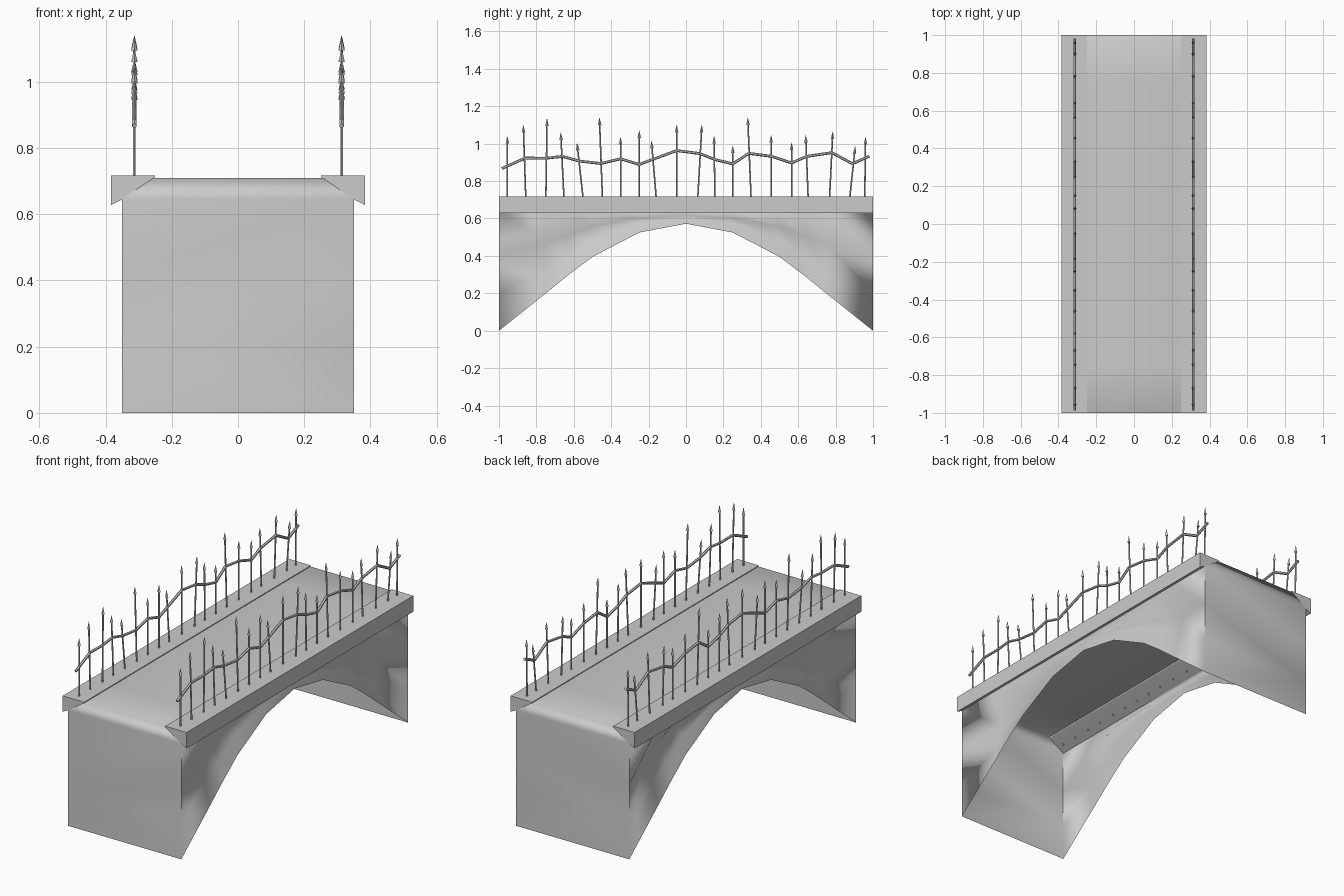
import bpy, bmesh
from mathutils import Vector

if "Cube" in bpy.data.objects:
    bpy.data.objects.remove(bpy.data.objects["Cube"])


def finish(name, bm, angle=0.0, mirror=False):
    bmesh.ops.recalc_face_normals(bm, faces=bm.faces[:])
    top = max(bm.faces, key=lambda f: f.calc_center_median().z)
    if top.normal.z < -0.9:
        bmesh.ops.reverse_faces(bm, faces=bm.faces[:])
    mesh = bpy.data.meshes.new(name)
    bm.to_mesh(mesh)
    bm.free()
    ob = bpy.data.objects.new(name, mesh)
    bpy.context.collection.objects.link(ob)
    if angle:
        bpy.ops.object.select_all(action='DESELECT')
        ob.select_set(True)
        bpy.context.view_layer.objects.active = ob
        bpy.ops.object.shade_smooth_by_angle(angle=angle)
    if mirror:
        mod = ob.modifiers.new("other_side", 'MIRROR')
        mod.use_axis[0] = True
        mod.use_mirror_merge = False
    return ob


# Bridge body: open shell, side walls with shallow spandrel recesses above the arch rim
# (distance along y, arch height, rim top, wall x in the recess)
half = [(0, 0.572, 0.602, 0.345), (0.25, 0.525, 0.575, 0.325), (0.5, 0.395, 0.485, 0.285),
        (0.63, 0.297, 0.385, 0.28), (0.75, 0.2, 0.32, 0.28), (1, 0.0, 0.2, 0.35)]
stations = [(-y, a, m, x) for y, a, m, x in half[:0:-1]] + half
bm = bmesh.new()
sides = []
for s in (-1, 1):
    cols = []
    for y, arch, rim, inset in stations:
        pts = [(0.255, 0.71), (0.35, 0.645), (inset, rim + (0.63 - rim) * 0.5),
               ((inset + 0.35) / 2, rim), (0.35, arch)]
        cols.append([bm.verts.new((s * x, y, z)) for x, z in pts])
    for c, d in zip(cols, cols[1:]):
        for k in range(4):
            bm.faces.new((c[k], d[k], d[k + 1], c[k + 1]))
    sides.append(cols)
left, right = sides
for i in range(len(stations) - 1):
    bm.faces.new((left[i][0], right[i][0], right[i + 1][0], left[i + 1][0]))
for e in (0, -1):
    l, r = left[e], right[e]
    bm.faces.new((l[0], r[0], r[1], l[1]))
    bm.faces.new((l[1], r[1], *r[2:], *l[:1:-1]))
body = finish("bridge_body", bm, 1.65)
weighted = body.modifiers.new("flat_large_faces", 'WEIGHTED_NORMAL')
weighted.keep_sharp = True

# Overhanging stone edge along both sides of the deck
bm = bmesh.new()
profile = [(0.25, 0.717), (0.383, 0.717), (0.383, 0.628), (0.34, 0.65), (0.255, 0.705)]
rings = [[bm.verts.new((x, y, z)) for x, z in profile] for y in (-1, 1)]
n = len(profile)
for i in range(n):
    j = (i + 1) % n
    bm.faces.new((rings[0][i], rings[0][j], rings[1][j], rings[1][i]))
for ring in rings:
    bm.faces.new(ring)
finish("edge_stone", bm, 0.6, mirror=True)

FENCE_X = 0.313


def bar(bm, a, b, r1, r2, sides=6):
    a, b = Vector((FENCE_X, *a)), Vector((FENCE_X, *b))
    d = b - a
    m = d.to_track_quat('Z', 'Y').to_matrix().to_4x4()
    m.translation = (a + b) / 2
    bmesh.ops.create_cone(bm, cap_ends=True, segments=sides, radius1=r1,
                          radius2=r2, depth=d.length, matrix=m)


# Crooked fence posts with spear tips: base y, tip y, tip z
posts = [(-.955, -.955, 1.04), (-.855, -.87, 1.10), (-.75, -.743, 1.135), (-.65, -.67, 1.06),
         (-.545, -.583, 1.005), (-.445, -.463, 1.14), (-.35, -.35, 1.035), (-.25, -.25, 1.07),
         (-.155, -.185, 1.015), (-.05, -.05, 1.10), (.06, .085, 1.10), (.155, .15, 1.04),
         (.25, .25, .99), (.35, .33, 1.14), (.455, .455, 1.045), (.565, .565, 1.005),
         (.655, .64, 1.045), (.765, .785, 1.065), (.87, .905, .985), (.955, .96, 1.035)]
bm = bmesh.new()
for y0, y1, z1 in posts:
    base, tip = Vector((y0, 0.66)), Vector((y1, z1))
    d = (tip - base).normalized()
    neck = tip - d * 0.04
    bar(bm, base, neck, 0.0042, 0.0042)
    bar(bm, neck, tip, 0.0095, 0.0005, 4)
finish("fence_posts", bm, 0.6, mirror=True)

# Wavy hand rail threaded through the posts
path = [(-.985, .867), (-.86, .923), (-.75, .922), (-.66, .932), (-.57, .907), (-.455, .894),
        (-.35, .919), (-.25, .889), (-.17, .919), (-.05, .963), (.075, .947), (.155, .915),
        (.25, .892), (.335, .948), (.455, .933), (.565, .897), (.645, .932), (.78, .952),
        (.89, .893), (.98, .933)]
bm = bmesh.new()
for a, b in zip(path, path[1:]):
    bar(bm, a, b, 0.0075, 0.0075)
finish("fence_rail", bm, 0.6, mirror=True)
